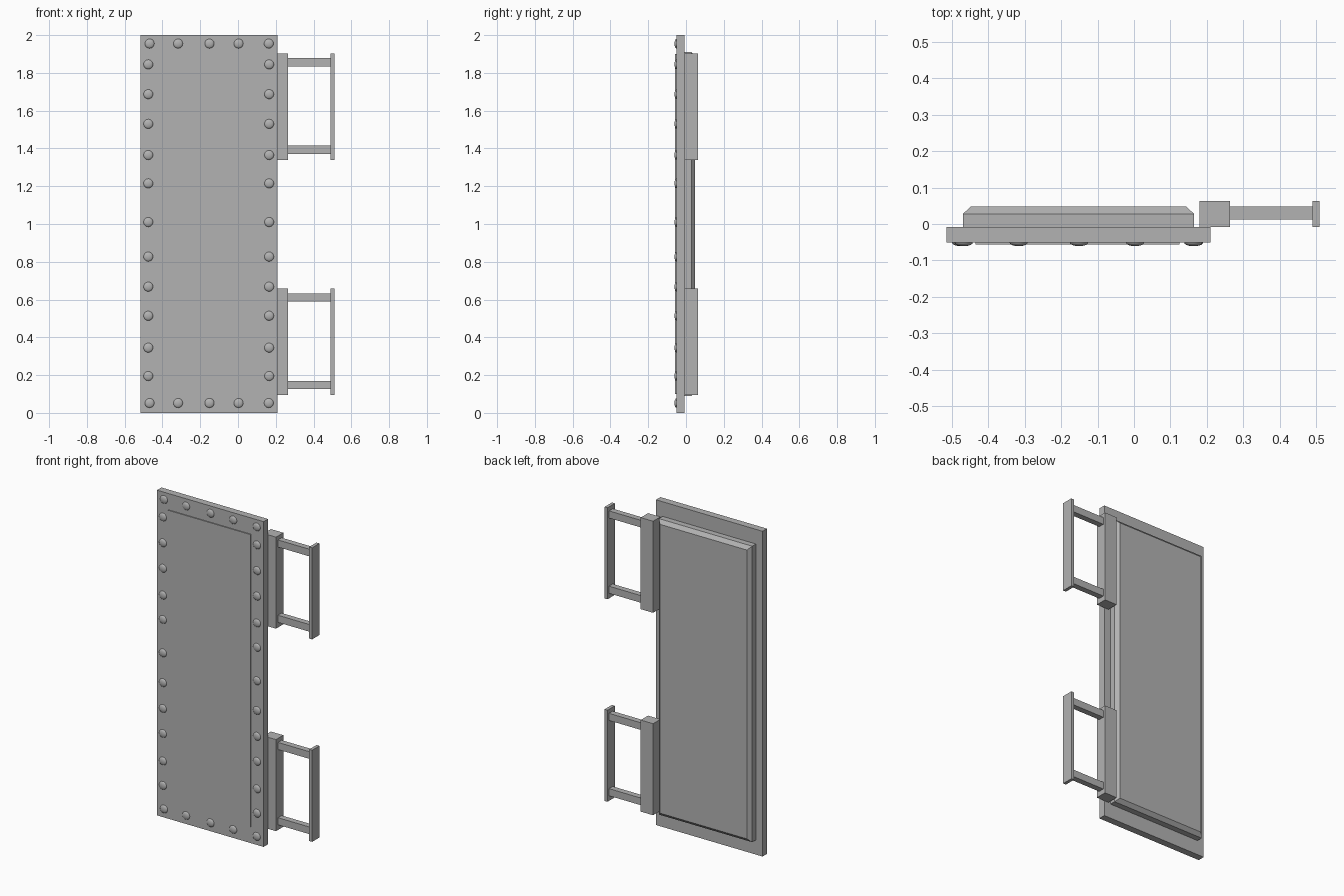
import bpy
import bmesh
from math import radians
from mathutils import Matrix

cube = bpy.data.objects.get("Cube")
if cube:
    bpy.data.objects.remove(cube, do_unlink=True)

# Single painted-metal colour
steel = bpy.data.materials.new("grey_steel")
steel.use_nodes = True
GREY = (0.45, 0.45, 0.45, 1)
steel.diffuse_color = GREY
steel.node_tree.nodes["Principled BSDF"].inputs["Base Color"].default_value = GREY


def finish(name, bm):
    bmesh.ops.recalc_face_normals(bm, faces=bm.faces)
    mesh = bpy.data.meshes.new(name)
    bm.to_mesh(mesh)
    bm.free()
    mesh.materials.append(steel)
    obj = bpy.data.objects.new(name, mesh)
    bpy.context.collection.objects.link(obj)
    return obj


def box(name, xs, ys, zs, taper=0):
    """Box between limits; taper pulls in the back (+y) face on all sides."""
    bm = bmesh.new()
    bmesh.ops.create_cube(bm, size=1)
    for v in bm.verts:
        inset = taper if v.co.y > 0 else 0
        pick = lambda lim, c, t: lim[1] - t if c > 0 else lim[0] + t
        v.co = (pick(xs, v.co.x, inset), pick(ys, v.co.y, 0), pick(zs, v.co.z, inset))
    return finish(name, bm)


# Door slab with a slightly raised front panel
box("door_slab", (-0.515, 0.21), (-0.051, -0.008), (0, 2))
box("front_panel", (-0.435, 0.125), (-0.057, -0.05), (0.1, 1.9))

# Back panel: straight base and bevelled top
box("back_panel_base", (-0.47, 0.165), (-0.009, 0.028), (0.09, 1.91))
box("back_panel_bevel", (-0.47, 0.165), (0.028, 0.048), (0.09, 1.91), taper=0.022)

# Two hinges: block, pair of arms and end plate
for label, low in (("lower", 0.095), ("upper", 1.34)):
    high = low + 0.563
    box(label + "_hinge_block", (0.18, 0.264), (-0.008, 0.063), (low, high))
    box(label + "_hinge_plate", (0.49, 0.51), (-0.008, 0.063), (low, high))
    for arm, z in (("bottom", low + 0.053), ("top", high - 0.047)):
        box(f"{label}_hinge_{arm}_arm", (0.26, 0.495), (0.012, 0.048), (z - 0.022, z + 0.022))

# Domed rivets around the front border
side_heights = (0.195, 0.345, 0.514, 0.668, 0.827, 1.01, 1.215, 1.365, 1.53, 1.687, 1.845)
row_places = (-0.468, -0.317, -0.151, 0.003, 0.163)
spots = [(x, z) for z in (0.052, 1.955) for x in row_places]
spots += [(x, z) for x in (-0.475, 0.165) for z in side_heights]
bm = bmesh.new()
for x, z in spots:
    place = Matrix.Translation((x, -0.051, z)) @ Matrix.Diagonal((1, 0.4, 1, 1)) @ Matrix.Rotation(radians(90), 4, "X")
    bmesh.ops.create_uvsphere(bm, u_segments=20, v_segments=10, radius=0.025, matrix=place)
rivets = finish("rivets", bm)
bpy.context.view_layer.objects.active = rivets
rivets.select_set(True)
bpy.ops.object.shade_smooth_by_angle(angle=radians(40))
